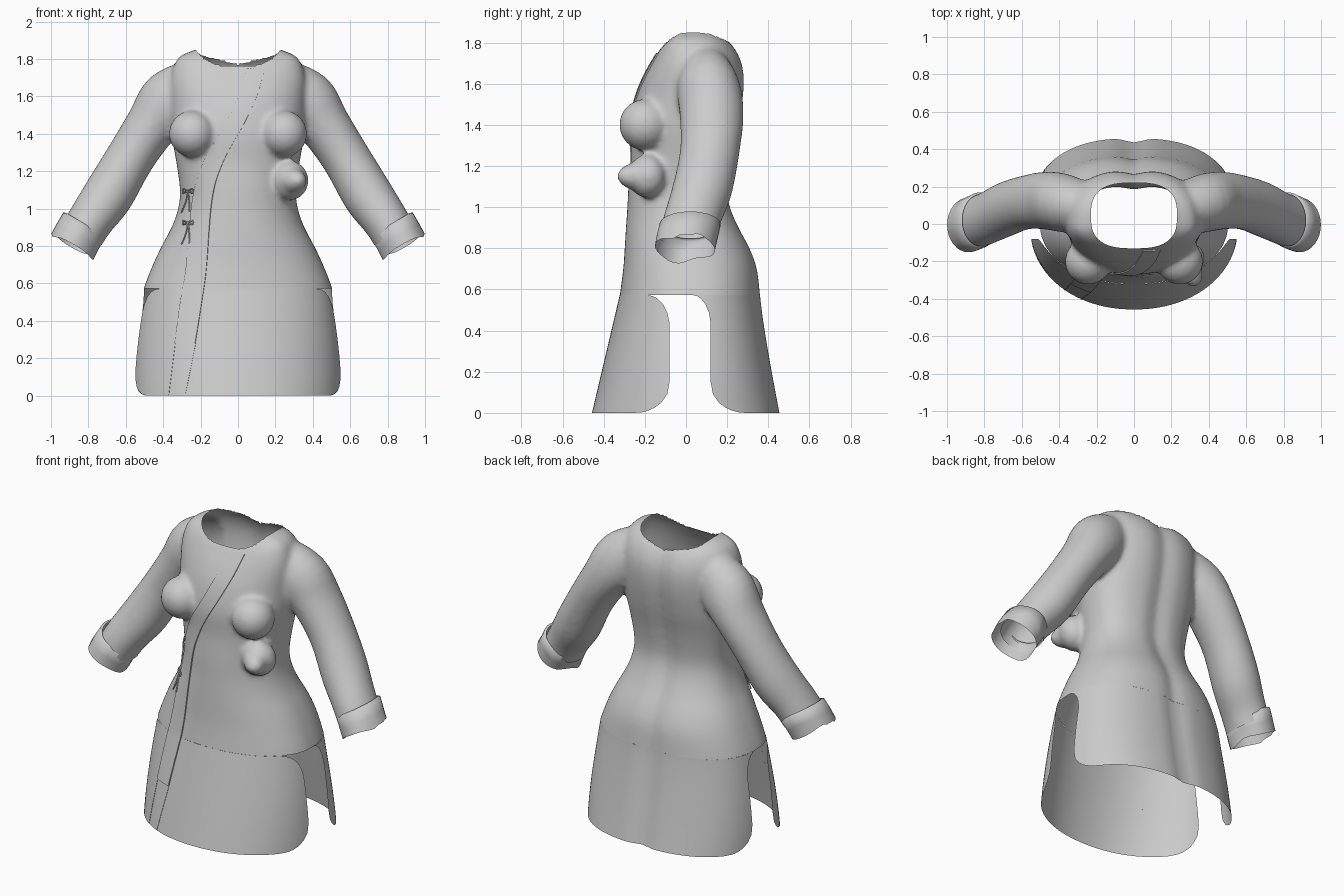
import bpy, bmesh, math
from mathutils import Matrix, Vector
from mathutils.bvhtree import BVHTree

cube = bpy.data.objects.get("Cube")
if cube:
    bpy.data.objects.remove(cube)

cloth = bpy.data.materials.new("grey cloth")
cloth.use_nodes = True
GREY = (0.6, 0.6, 0.6, 1)
cloth.diffuse_color = GREY
cloth.node_tree.nodes["Principled BSDF"].inputs["Base Color"].default_value = GREY

N_FRONT, N_BACK, SEG = 2.1, 2.5, 64
HEM = 0.573


def add_object(name, bm):
    mesh = bpy.data.meshes.new(name)
    bm.to_mesh(mesh)
    bm.free()
    mesh.materials.append(cloth)
    mesh.shade_smooth()
    obj = bpy.data.objects.new(name, mesh)
    bpy.context.collection.objects.link(obj)
    return obj


def apply_modifiers(obj):
    graph = bpy.context.evaluated_depsgraph_get()
    obj.data = bpy.data.meshes.new_from_object(obj.evaluated_get(graph))
    obj.modifiers.clear()
    obj.data.shade_smooth()


def spline(keys, steps):
    """Smooth rows through the key rows."""
    out = []
    for i in range(len(keys) - 1):
        p = [keys[max(0, min(len(keys) - 1, i + k))] for k in (-1, 0, 1, 2)]
        for s in range(steps):
            t = s / steps
            out.append([b + 0.5 * t * (c - a + t * (2*a - 5*b + 4*c - d + t * (3*(b - c) + d - a)))
                        for a, b, c, d in zip(*p)])
    return out + [list(keys[-1])]


def loft(bm, rings, closed=True, caps=False):
    rows = [[bm.verts.new(p) for p in ring] for ring in rings]
    n = len(rows[0])
    for a, b in zip(rows, rows[1:]):
        for i in range(n if closed else n - 1):
            j = (i + 1) % n
            bm.faces.new((a[i], a[j], b[j], b[i]))
    if caps:
        bm.faces.new(rows[0][::-1])
        bm.faces.new(rows[-1])


def section(angle, a, front, back):
    """Point of a horizontal body section; front and back have their own depth."""
    c, s = math.cos(angle), math.sin(angle)
    n, depth = (N_BACK, back) if s > 0 else (N_FRONT, front)
    x = a * math.copysign(abs(c) ** (2 / n), c)
    y = depth * abs(s) ** (2 / n)
    if s > 0:
        y -= 0.022 * math.exp(-(x / 0.06) ** 2)   # hollow of the spine
    return x, y


def tube(bm, rows, side, caps):
    """Sleeve tube: rows are x, y, z, radius across, radius in depth."""
    rings = []
    for i, (x, y, z, r, ry) in enumerate(rows):
        p, q = rows[max(i - 1, 0)], rows[min(i + 1, len(rows) - 1)]
        t = Vector((q[0] - p[0], q[2] - p[2])).normalized()
        ring = []
        for k in range(32):
            w = math.tau * k / 32
            ring.append((side * (x - t.y * r * math.cos(w)), y + ry * math.sin(w),
                         z + t.x * r * math.cos(w)))
        rings.append(ring)
    loft(bm, rings, caps=caps)


def blob(bm, centre, size, tilt=0):
    m = Matrix.Translation(centre) @ Matrix.Rotation(tilt, 4, "Z") @ Matrix.Diagonal((*size, 1))
    bmesh.ops.create_uvsphere(bm, u_segments=24, v_segments=16, radius=1, matrix=m)


# Torso: z, half width, front, back, side lift, back lift
torso = [(0.48, 0.52, -0.335, 0.375, 0, 0), (0.57, 0.505, -0.322, 0.365, 0, 0),
         (0.7, 0.455, -0.305, 0.35, 0, 0), (0.8, 0.408, -0.298, 0.315, 0, 0),
         (0.9, 0.355, -0.292, 0.262, 0, 0), (1.0, 0.32, -0.285, 0.22, 0, 0),
         (1.1, 0.31, -0.28, 0.205, 0, 0), (1.25, 0.33, -0.268, 0.225, 0, 0),
         (1.4, 0.355, -0.27, 0.26, 0, 0), (1.55, 0.36, -0.238, 0.285, 0, 0),
         (1.66, 0.36, -0.19, 0.285, 0.04, 0), (1.72, 0.32, -0.155, 0.26, 0.085, 0.02),
         (1.76, 0.235, -0.13, 0.22, 0.085, 0.035), (1.8, 0.15, -0.07, 0.15, 0.08, 0.03)]
body_bm = bmesh.new()
rings = []
for z, a, f, b, lift, rear in spline(torso, 3):
    ring = []
    for k in range(SEG):
        w = math.tau * k / SEG
        ring.append((*section(w, a, f, b),
                     z + lift * math.cos(w) ** 2 + rear * max(0, math.sin(w))))
    rings.append(ring)
loft(body_bm, rings, caps=True)

# Sleeves and bust merged into the torso
arm = [(0.22, 0.09, 1.67, 0.14, 0.12), (0.36, 0.11, 1.575, 0.168, 0.155),
       (0.465, 0.125, 1.44, 0.14, 0.155), (0.58, 0.115, 1.266, 0.13, 0.145),
       (0.695, 0.075, 1.07, 0.135, 0.148), (0.80, 0.025, 0.92, 0.122, 0.142),
       (0.90, -0.01, 0.74, 0.118, 0.138)]
for side in (-1, 1):
    tube(body_bm, spline(arm, 4), side, True)
    blob(body_bm, (side * 0.245, -0.2, 1.40), (0.125, 0.125, 0.125))
# Pointed fold on the left waist
blob(body_bm, (0.27, -0.2, 1.15), (0.075, 0.15, 0.075), 0.5)
blob(body_bm, (0.28, -0.19, 1.15), (0.1, 0.09, 0.105), 0.5)
bmesh.ops.recalc_face_normals(body_bm, faces=body_bm.faces)
body = add_object("tunic_body", body_bm)
remesh = body.modifiers.new("blend", "REMESH")
remesh.mode, remesh.voxel_size = "VOXEL", 0.015
relax = body.modifiers.new("relax", "SMOOTH")
relax.factor, relax.iterations = 0.5, 8
apply_modifiers(body)

# Open the hem, the wrists and the neck
bm = bmesh.new()
bm.from_mesh(body.data)


def cut(point, normal, keep):
    faces = [f for f in bm.faces if keep(f.calc_center_median())]
    geom = faces + list({e for f in faces for e in f.edges}) + list({v for f in faces for v in f.verts})
    bmesh.ops.bisect_plane(bm, geom=geom, plane_co=point, plane_no=normal, clear_outer=True)


cut((0, 0, HEM), (0, 0, -1), lambda c: c.z < 0.7 and abs(c.x) < 0.56)
for side in (-1, 1):
    cut((side * 0.85, 0, 0.86), (side * 0.42, 0, -0.9), lambda c: c.x * side > 0.6)


def neck(p):
    return abs(p.x / 0.23) ** 2.8 + abs((p.y - 0.045) / 0.175) ** 2.8


bmesh.ops.delete(bm, geom=[f for f in bm.faces if f.calc_center_median().z > 1.6
                           and neck(f.calc_center_median()) < 1], context="FACES")
for v in bm.verts:
    if v.is_boundary and v.co.z > 1.6:
        s = neck(v.co) ** (-1 / 2.8)
        v.co.x *= s
        v.co.y = 0.045 + (v.co.y - 0.045) * s
trees = [BVHTree.FromBMesh(bm)]
bm.to_mesh(body.data)
bm.free()
body.data.shade_smooth()

# Cuffs
cuff = [(0.822, 0.02, 0.92, 0.112, 0.138), (0.825, 0.02, 0.915, 0.127, 0.149),
        (0.857, 0.005, 0.86, 0.127, 0.148), (0.885, -0.005, 0.80, 0.126, 0.146)]
for side, name in ((-1, "right_cuff"), (1, "left_cuff")):
    bm = bmesh.new()
    tube(bm, cuff, side, False)
    for v in bm.verts:   # slanted, wavy opening
        if v.co.z < 0.9:
            out = abs(v.co.x) - 0.885
            v.co.z += 0.1 * out + 0.012 * math.sin(v.co.y * 30) * (v.co.z < 0.85)
    bmesh.ops.recalc_face_normals(bm, faces=bm.faces)
    add_object(name, bm).data.shade_smooth()


# Skirt panels with rounded corners and open sides
def corner(d, r):
    t = max(0, 1 - d / r)
    return 1 - math.sqrt(1 - t * t)


heights = [0, 0.003, 0.01, 0.025, 0.05, 0.09, 0.15, 0.22, 0.3, 0.38, 0.44, 0.49, 0.53, 0.555, 0.568, HEM]
for name, sign, base, top in (("front_skirt", -1, 0.08, 0.11), ("back_skirt", 1, 0.12, -0.09)):
    rings = []
    for z in heights:
        t = 1 - z / HEM
        a = 0.504 + 0.056 * math.sin(t * math.pi / 2)
        front, back = -0.322 - 0.135 * t, 0.364 + 0.094 * t ** 1.2
        depth, n = (-front, N_FRONT) if sign < 0 else (back, N_BACK)
        edge = base + 0.17 * corner(z, 0.14) + top * corner(HEM - z, 0.15)
        start = math.asin((edge / depth) ** (n / 2))
        rings.append([(*section(sign * (start + (math.pi - 2 * start) * k / 48), a, front, back), z)
                      for k in range(49)])
    bm = bmesh.new()
    loft(bm, rings, closed=False)
    if sign > 0:
        bmesh.ops.reverse_faces(bm, faces=bm.faces)
    bmesh.ops.reverse_faces(bm, faces=[f for f in bm.faces if f.normal.y * sign < 0])
    if sign < 0:
        trees.append(BVHTree.FromBMesh(bm))
    add_object(name, bm)


def on_front(x, z, gap):
    hits = [t.ray_cast(Vector((x, -1, z)), Vector((0, 1, 0)))[0] for t in trees]
    ys = [h.y for h in hits if h and h.y < 0.02]
    return Vector((x, (min(ys) if ys else -0.3) - gap, z))


def strip(name, rows, gap):
    """Thin plate over the front: rows are z, left edge x, right edge x."""
    bm = bmesh.new()
    loft(bm, [[on_front(l + (r - l) * k / 6, z, gap) for k in range(7)] for z, l, r in rows], closed=False)
    bmesh.ops.recalc_face_normals(bm, faces=bm.faces)
    bmesh.ops.reverse_faces(bm, faces=[f for f in bm.faces if f.normal.y > 0])
    obj = add_object(name, bm)
    solid = obj.modifiers.new("thickness", "SOLIDIFY")
    solid.thickness = gap - 0.001
    apply_modifiers(obj)
    bpy.context.view_layer.objects.active = obj
    obj.select_set(True)
    bpy.ops.object.shade_smooth_by_angle(angle=math.radians(40))
    obj.select_set(False)


# Diagonal front placket and the two seams below it
placket = [(1.75, 0.05, 0.143), (1.615, 0.005, 0.105), (1.46, -0.065, 0.035), (1.25, -0.185, -0.08),
           (1.05, -0.245, -0.14), (0.68, -0.28, -0.17), (0.5, -0.31, -0.195), (0.28, -0.34, -0.23)]
strip("front_placket", spline(placket, 6), 0.008)
for name, x0, x1 in (("outer_seam", -0.34, -0.375), ("inner_seam", -0.23, -0.287)):
    strip(name, [(z, x0 + (x1 - x0) * (0.28 - z) / 0.28, x0 + (x1 - x0) * (0.28 - z) / 0.28 + 0.004)
                 for z in (0.28, 0.2, 0.1, 0.005)], 0.003)

# Tied bows beside the placket: two loops and two tails each
for name, z0 in (("upper_bow", 1.095), ("lower_bow", 0.925)):
    curve = bpy.data.curves.new(name, "CURVE")
    curve.dimensions, curve.bevel_depth, curve.bevel_resolution = "3D", 0.004, 1
    loops = [[(0, 0), (s * 0.025, 0.01), (s * 0.025, -0.01), (0, 0)] for s in (-1, 1)]
    tails = [[(0, 0), (-0.012, -0.06), (-0.035, -0.115)], [(0, 0), (0.006, -0.05), (0.008, -0.11)]]
    for path in loops + tails:
        line = curve.splines.new("POLY")
        pts = spline(path, 4)
        line.points.add(len(pts) - 1)
        for p, (x, z) in zip(line.points, pts):
            p.co = (*on_front(-0.268 + x, z0 + z, 0.012), 1)
    curve.materials.append(cloth)
    bpy.context.collection.objects.link(bpy.data.objects.new(name, curve))
